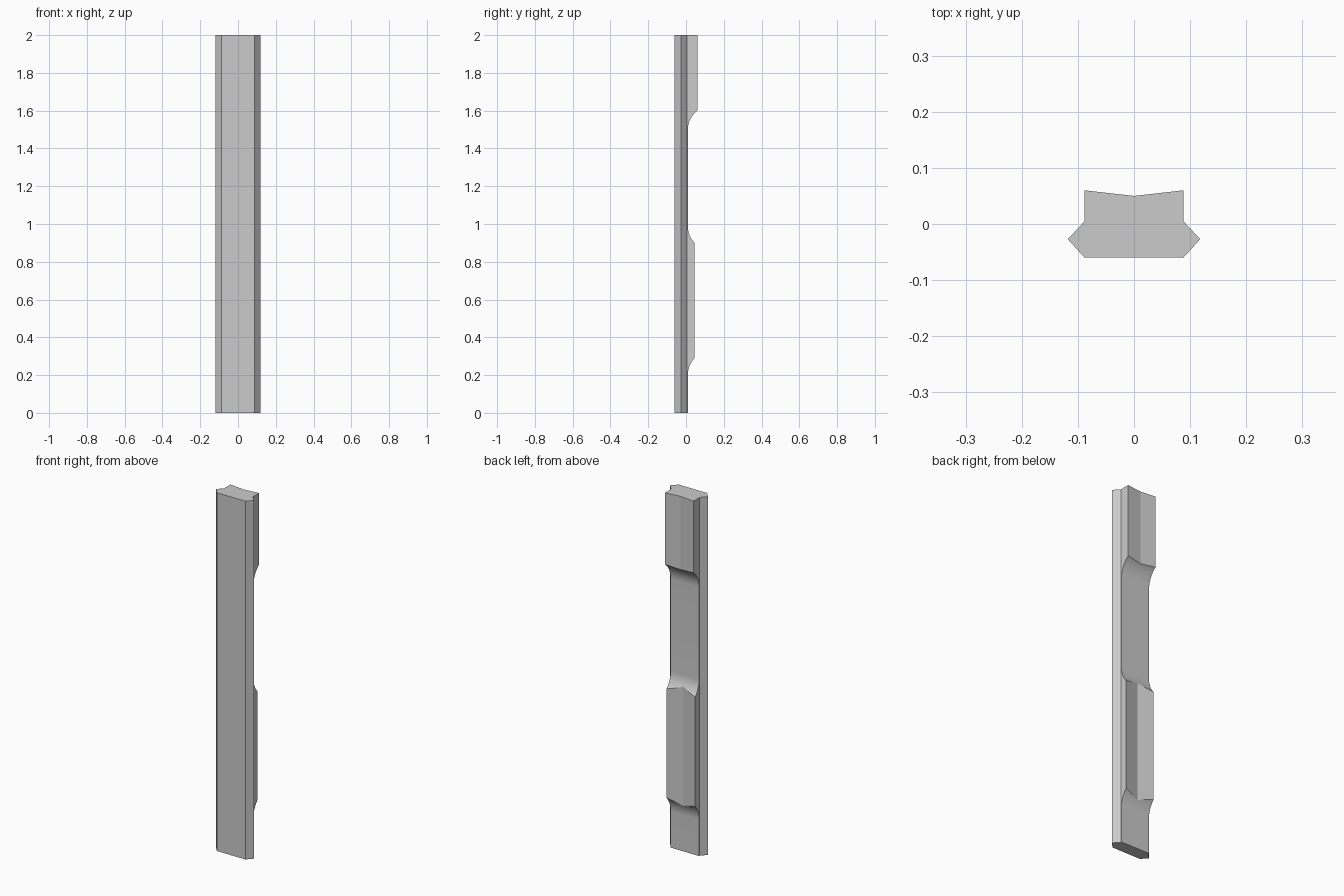
import bpy, math

if "Cube" in bpy.data.objects:
    bpy.data.objects.remove(bpy.data.objects["Cube"])

REC, R = 0.01, 0.126          # recess depth plane and cove radius


def make(name, verts, faces):
    me = bpy.data.meshes.new(name)
    me.from_pydata(verts, [], faces)
    ob = bpy.data.objects.new(name, me)
    bpy.context.collection.objects.link(ob)
    return ob


def section(edge, valley):
    # Plank outline with pointed side ridges and a shallow V in the back
    right = [(0.088, -0.06), (0.118, -0.027), (0.088, 0.005), (0.088, edge)]
    return right + [(0, valley)] + [(-x, y) for x, y in reversed(right)]


def cove(y_out):
    # Arc leaving the recess plane tangentially: (y, dz from the block edge)
    end = math.acos(1 - (y_out - REC) / R)
    n = 8
    return [(REC + R * (1 - math.cos(end * i / n)),
             R * (math.sin(end) - math.sin(end * i / n))) for i in range(n + 1)]


def cutter(name, outline):
    n = len(outline)
    verts = [(x, y, z) for x in (-0.2, 0.2) for y, z in outline]
    faces = [(i, (i + 1) % n, n + (i + 1) % n, n + i) for i in range(n)]
    faces += [tuple(range(n))[::-1], tuple(range(n, 2 * n))]
    return make(name, verts, faces)


# Plank body: low back on the lower part, high back on the upper part
levels = [(0, 0.045, 0.025), (1.2, 0.045, 0.025), (1.3, 0.06, 0.05), (2, 0.06, 0.05)]
verts = [(x, y, z) for z, e, v in levels for x, y in section(e, v)]
n = 9
faces = [(k * n + i, k * n + (i + 1) % n, (k + 1) * n + (i + 1) % n, (k + 1) * n + i)
         for k in range(3) for i in range(n)]
faces += [tuple(range(n))[::-1], tuple(range(3 * n, 4 * n))]
plank = make("plank", verts, faces)

# Recess outlines with coves running out to the blocks
mid, top = cove(0.045), cove(0.06)
low_outline = ([(0.2, -0.1), (REC, -0.1)] + [(y, 0.29 - d) for y, d in mid]
               + [(0.2, 0.29)])
high_outline = ([(0.2, 0.9)] + [(y, 0.9 + d) for y, d in reversed(mid)]
                + [(y, 1.6 - d) for y, d in top] + [(0.2, 1.6)])

bpy.context.view_layer.objects.active = plank
plank.select_set(True)
for name, outline in (("low_recess", low_outline), ("long_recess", high_outline)):
    c = cutter(name, outline)
    # Consistent outward normals for a clean cut
    import bmesh
    bm = bmesh.new()
    bm.from_mesh(c.data)
    bmesh.ops.recalc_face_normals(bm, faces=bm.faces)
    bm.to_mesh(c.data)
    bm.free()
    c.hide_render = True
    m = plank.modifiers.new(name, 'BOOLEAN')
    m.operation, m.solver, m.object = 'DIFFERENCE', 'EXACT', c
    bpy.ops.object.modifier_apply(modifier=name)
    bpy.data.objects.remove(c)

bpy.ops.object.shade_smooth_by_angle(angle=math.radians(12))
